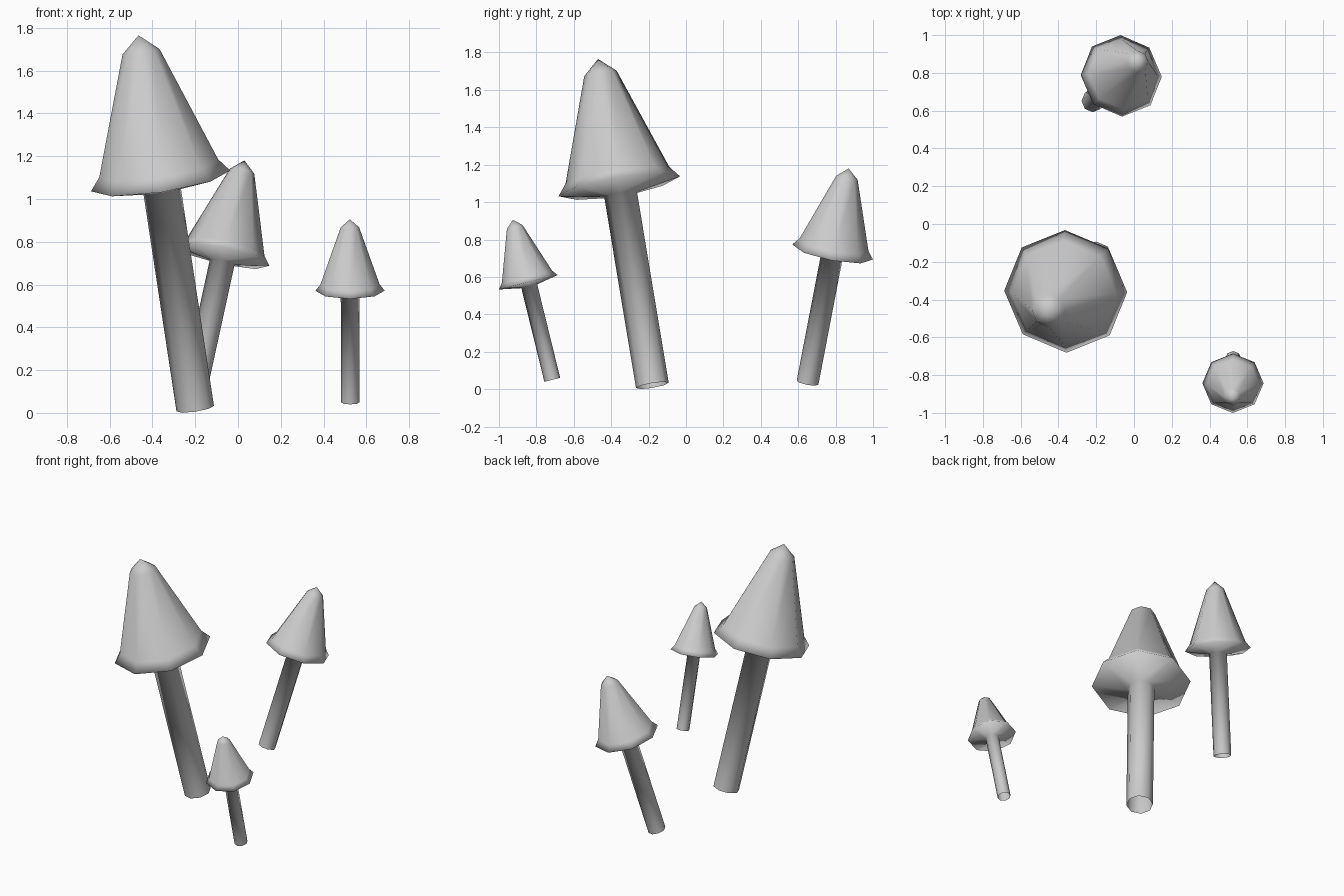
import bpy, math
from mathutils import Vector

if "Cube" in bpy.data.objects:
    bpy.data.objects.remove(bpy.data.objects["Cube"])

SIDES = 8
# Profile of a mushroom of unit length: (radius, height along the stem)
PROFILE = [
    (0.0495, 0.0),    # open foot of the stem
    (0.0495, 0.585),  # stem meets the underside
    (0.184, 0.61),    # flared rim
    (0.157, 0.644),   # lip above the rim
    (0.049, 0.956),   # shoulder below the tip
]


def mushroom(name, foot, tip):
    foot, axis = Vector(foot), Vector(tip) - Vector(foot)
    size = axis.length
    turn = Vector((0, 0, 1)).rotation_difference(axis)

    # Rings of the turned profile, then the pointed tip
    verts = []
    for r, h in PROFILE:
        for i in range(SIDES):
            a = 2 * math.pi * i / SIDES
            verts.append(Vector((r * math.cos(a), r * math.sin(a), h)) * size)
    verts.append(Vector((0, 0, size)))
    faces = []
    for k in range(len(PROFILE) - 1):
        for i in range(SIDES):
            j = (i + 1) % SIDES
            a, b = k * SIDES, (k + 1) * SIDES
            faces.append((a + i, a + j, b + j, b + i))
    top = (len(PROFILE) - 1) * SIDES
    for i in range(SIDES):
        faces.append((top + i, top + (i + 1) % SIDES, len(verts) - 1))

    mesh = bpy.data.meshes.new(name)
    mesh.from_pydata(verts, [], faces)
    mesh.shade_smooth()
    obj = bpy.data.objects.new(name, mesh)
    obj.location = foot
    obj.rotation_mode = 'QUATERNION'
    obj.rotation_quaternion = turn
    bpy.context.collection.objects.link(obj)


# Three mushrooms leaning outward from the middle
mushroom("large_mushroom", (-0.20, -0.18, 0.02), (-0.465, -0.47, 1.765))
mushroom("medium_mushroom", (-0.22, 0.65, 0.035), (0.03, 0.87, 1.18))
mushroom("small_mushroom", (0.525, -0.715, 0.05), (0.523, -0.925, 0.905))
